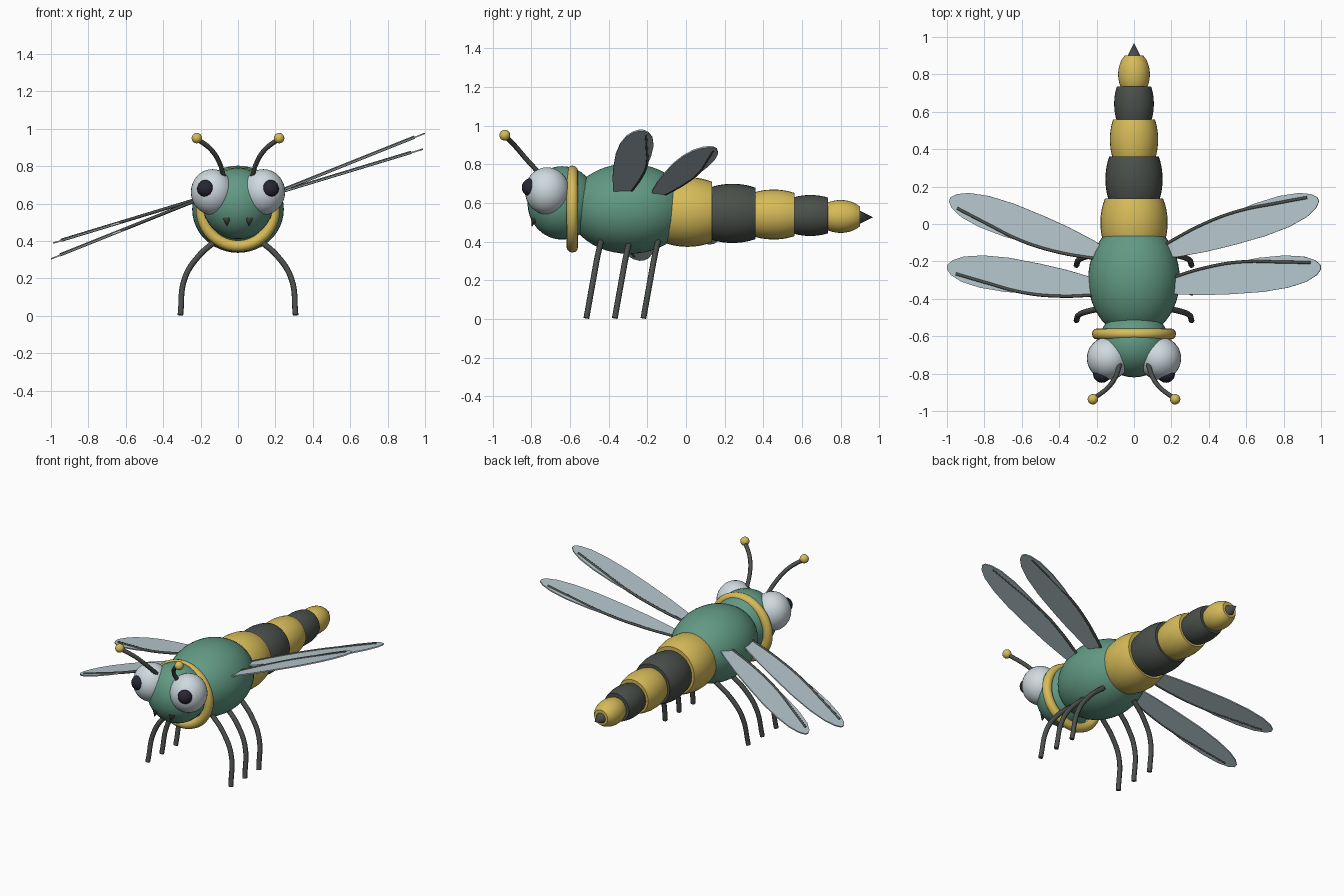
import bpy, bmesh, math
from mathutils import Vector

if "Cube" in bpy.data.objects:
    bpy.data.objects.remove(bpy.data.objects["Cube"], do_unlink=True)


def material(name, rgb, rough=0.6):
    m = bpy.data.materials.new(name)
    m.use_nodes = True
    m.diffuse_color = (*rgb, 1)
    bsdf = m.node_tree.nodes["Principled BSDF"]
    bsdf.inputs["Base Color"].default_value = (*rgb, 1)
    bsdf.inputs["Roughness"].default_value = rough
    return m


GREEN = material("body green", (0.12, 0.32, 0.23))
GOLD = material("band gold", (0.68, 0.50, 0.10))
DARK = material("charcoal", (0.07, 0.08, 0.07))
WHITE = material("eye white", (0.62, 0.70, 0.74))
PUPIL = material("pupil black", (0.02, 0.02, 0.035))
WING = material("wing pale blue", (0.47, 0.58, 0.62))


def finish(name, mat, smooth=True):
    ob = bpy.context.object
    ob.name = name
    ob.data.materials.append(mat)
    if smooth:
        bpy.ops.object.shade_smooth_by_angle(angle=math.radians(40))
    return ob


def ball(name, mat, loc, size, segments=32):
    bpy.ops.mesh.primitive_uv_sphere_add(segments=segments, ring_count=segments // 2, location=loc)
    bpy.context.object.scale = size
    return finish(name, mat)


def cone(name, mat, loc, radius, depth, tilt):
    bpy.ops.mesh.primitive_cone_add(vertices=16, radius1=radius, depth=depth,
                                    location=loc, rotation=(tilt, 0, 0))
    return finish(name, mat)


def link_mesh(name, bm, mat, smooth):
    bmesh.ops.recalc_face_normals(bm, faces=bm.faces)
    me = bpy.data.meshes.new(name)
    bm.to_mesh(me)
    bm.free()
    ob = bpy.data.objects.new(name, me)
    bpy.context.collection.objects.link(ob)
    bpy.ops.object.select_all(action="DESELECT")
    bpy.context.view_layer.objects.active = ob
    ob.select_set(True)
    return finish(name, mat, smooth)


def tube(name, mat, points, radius):
    cu = bpy.data.curves.new(name, "CURVE")
    cu.dimensions = "3D"
    cu.bevel_depth = radius
    cu.bevel_resolution = 2
    cu.resolution_u = 6
    cu.use_fill_caps = True
    sp = cu.splines.new("BEZIER")
    sp.bezier_points.add(len(points) - 1)
    for bp, p in zip(sp.bezier_points, points):
        bp.co = p
        bp.handle_left_type = bp.handle_right_type = "AUTO"
    cu.materials.append(mat)
    ob = bpy.data.objects.new(name, cu)
    bpy.context.collection.objects.link(ob)
    return ob


def barrel(name, mat, y0, y1, radius, z, taper):
    """Bulging body segment turned around the y axis."""
    bm = bmesh.new()
    steps = 10
    rings = []
    for i in range(steps + 1):
        t = i / steps
        r = radius * math.sqrt(1 - taper * (2 * t - 1) ** 2)
        rings.append(bm.verts.new((r, y0 + (y1 - y0) * t, 0)))
    ends = [bm.verts.new((0, y, 0)) for y in (y0, y1)]
    chain = [ends[0]] + rings + [ends[1]]
    edges = [bm.edges.new(pair) for pair in zip(chain, chain[1:])]
    bmesh.ops.spin(bm, geom=chain + edges, cent=(0, 0, 0), axis=(0, 1, 0),
                   angle=math.tau, steps=32, use_duplicate=False)
    bmesh.ops.remove_doubles(bm, verts=bm.verts, dist=0.0005)
    ob = link_mesh(name, bm, mat, True)
    ob.location.z = z


# Thorax, head and collar
ball("thorax", GREEN, (0, -0.295, 0.57), (0.245, 0.31, 0.233), 48)
ball("head", GREEN, (0, -0.64, 0.60), (0.19, 0.18, 0.19))
bpy.ops.mesh.primitive_torus_add(major_radius=0.195, minor_radius=0.03, major_segments=48,
                                 minor_segments=12, location=(0, -0.588, 0.568),
                                 rotation=(math.pi / 2, 0, 0))
finish("collar", GOLD)

# Banded abdomen with stinger
bands = [(-0.12, 0.135, 0.18, 0.553, 0.25), (0.12, 0.36, 0.153, 0.546, 0.25),
         (0.345, 0.56, 0.129, 0.540, 0.25), (0.55, 0.735, 0.106, 0.535, 0.25),
         (0.70, 0.90, 0.085, 0.530, 0.65)]
for i, band in enumerate(bands):
    barrel(f"abdomen_segment_{i + 1}", DARK if i % 2 else GOLD, *band)
cone("stinger", DARK, (0, 0.925, 0.526), 0.042, 0.085, -math.pi / 2)

# Paired face parts and legs
for side, s in (("left", 1), ("right", -1)):
    ball(f"{side}_eye", WHITE, (s * 0.137, -0.718, 0.662), (0.115, 0.115, 0.122))
    ball(f"{side}_pupil", PUPIL, (s * 0.172, -0.802, 0.68), (0.047,) * 3, 20)
    cone(f"{side}_mandible", DARK, (s * 0.06, -0.79, 0.498), 0.02, 0.045, math.pi * 0.9)
    tube(f"{side}_antenna", DARK, [(s * 0.075, -0.745, 0.74), (s * 0.10, -0.82, 0.82),
                                   (s * 0.145, -0.88, 0.89), (s * 0.22, -0.935, 0.947)], 0.013)
    ball(f"{side}_antenna_tip", GOLD, (s * 0.22, -0.937, 0.95), (0.028,) * 3, 20)
    for place, y in (("front", -0.44), ("middle", -0.293), ("rear", -0.145)):
        tube(f"{side}_{place}_leg", DARK,
             [(s * 0.12, y, 0.40), (s * 0.21, y - 0.018, 0.32),
              (s * 0.285, y - 0.04, 0.20), (s * 0.308, y - 0.075, 0.004)], 0.0155)

# Wings: the right pair is the left pair turned half round, so it slopes down
HALF_WIDTHS = [(0, 0.025), (0.08, 0.045), (0.25, 0.068), (0.42, 0.082), (0.62, 0.092),
               (0.78, 0.087), (0.9, 0.068), (0.97, 0.04), (1, 0.012)]
VEIN = [(0, 0.035), (0.08, 0.05), (0.28, 0.077), (0.5, 0.083), (0.75, 0.055), (0.94, 0.03)]
THICK = 0.004


def wing(name, root, tip, s):
    along = tip - root
    normal = along.cross(Vector((0, 1, 0))).normalized()
    across = normal.cross(along).normalized() * s
    up = normal * s

    def place(t, v, h):
        return root + along * t + across * v + up * h

    outline = [(t, w) for t, w in HALF_WIDTHS] + [(t, -w) for t, w in reversed(HALF_WIDTHS)]
    bm = bmesh.new()
    face = bm.faces.new([bm.verts.new(place(t, v, -THICK)) for t, v in outline])
    top = bmesh.ops.extrude_face_region(bm, geom=[face])["geom"]
    bmesh.ops.translate(bm, vec=up * THICK * 2,
                        verts=[g for g in top if isinstance(g, bmesh.types.BMVert)])
    link_mesh(name, bm, WING, False)
    tube(name + "_vein", DARK, [place(t, v, THICK / 2) for t, v in VEIN], 0.0085)


for side, s in (("left", 1), ("right", -1)):
    for place, y0, x1, y1, rise in (("front", -0.34, 0.998, -0.23, 0.335),
                                    ("rear", -0.155, 0.985, 0.13, 0.25)):
        wing(f"{side}_{place}_wing", Vector((s * 0.16, y0, 0.64)),
             Vector((s * x1, y1, 0.64 + s * rise)), s)
